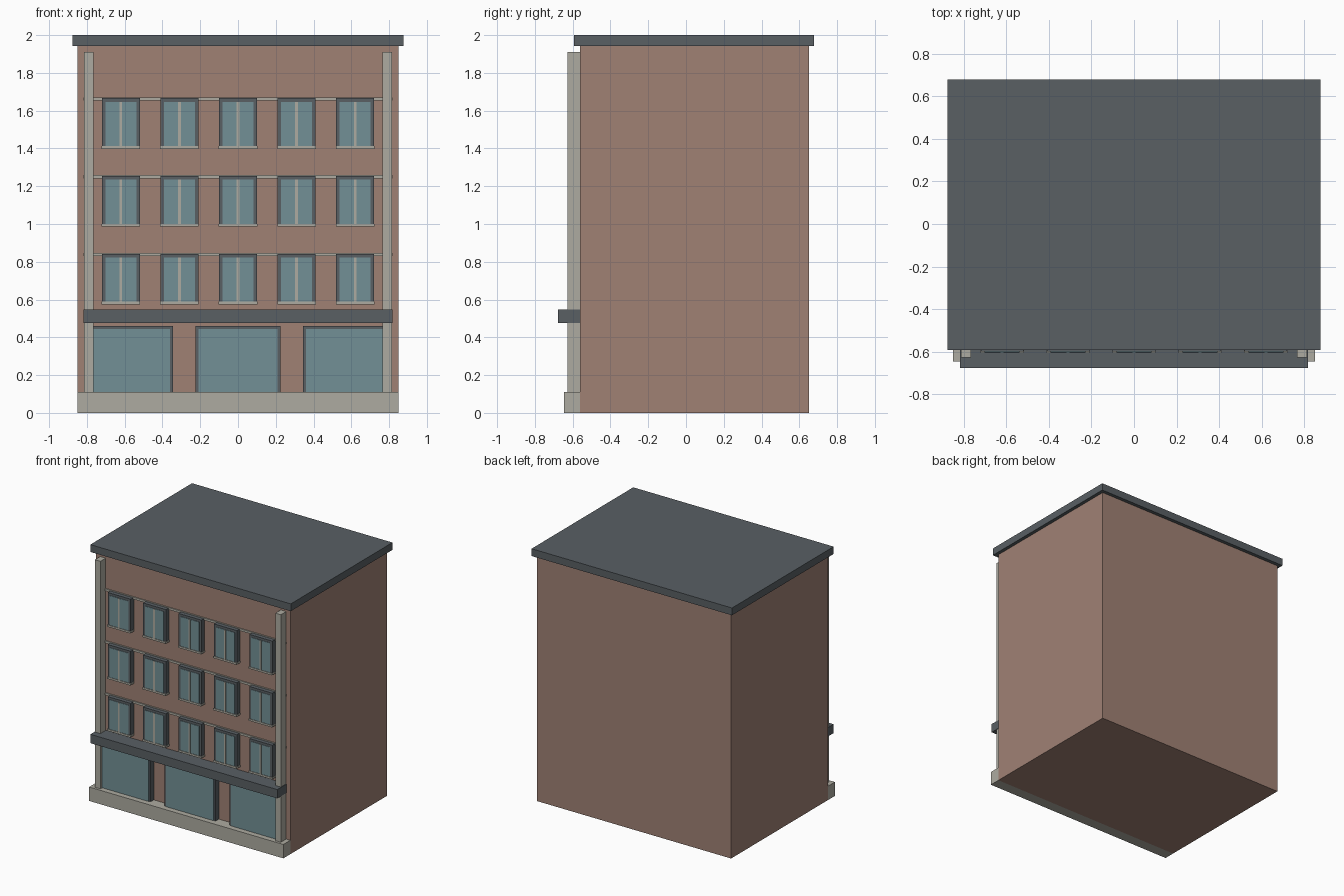
import bpy

default = bpy.data.objects.get("Cube")
if default:
    bpy.data.objects.remove(default, do_unlink=True)


def material(name, rgb):
    m = bpy.data.materials.new(name)
    m.use_nodes = True
    m.diffuse_color = (*rgb, 1)
    m.node_tree.nodes["Principled BSDF"].inputs["Base Color"].default_value = (*rgb, 1)
    return m


BRICK = material("brick", (0.35, 0.22, 0.175))
STONE = material("pale_stone", (0.42, 0.41, 0.355))
SLATE = material("slate_grey", (0.10, 0.115, 0.127))
GLASS = material("blue_glass", (0.17, 0.28, 0.305))

WALL = -0.56  # front face of the brick body


def box(name, x, y, z, mat):
    """Box from (min, max) ranges on each axis."""
    bpy.ops.mesh.primitive_cube_add(size=1)
    ob = bpy.context.object
    ob.name = name
    ob.location = [(a + b) / 2 for a, b in (x, y, z)]
    ob.scale = [b - a for a, b in (x, y, z)]
    bpy.ops.object.transform_apply(location=True, rotation=False, scale=True)
    ob.data.materials.append(mat)
    return ob


def front_box(name, cx, width, z, front, mat):
    """Box centred on cx that stands out from the front wall."""
    return box(name, (cx - width / 2, cx + width / 2), (front, WALL), z, mat)


# Main body and roof slab
box("brick_body", (-0.85, 0.85), (WALL, 0.65), (0, 1.945), BRICK)
box("roof_slab", (-0.877, 0.877), (-0.593, 0.678), (1.942, 2.0), SLATE)

# Plinth, corner pilasters and canopy
front_box("plinth", 0, 1.7, (0, 0.11), -0.647, STONE)
for side, cx in (("right", -0.79), ("left", 0.79)):
    front_box(side + "_pilaster", cx, 0.048, (0.11, 1.91), -0.627, STONE)
front_box("canopy", 0, 1.636, (0.477, 0.547), -0.677, SLATE)

# Shop fronts
for i in range(3):
    cx = (i - 1) * 0.57
    front_box(f"shop_frame_{i + 1}", cx, 0.45, (0.08, 0.46), -0.60, SLATE)
    front_box(f"shop_glass_{i + 1}", cx, 0.418, (0.09, 0.443), -0.604, GLASS)

# Three storeys of windows, each with a string course
for floor in range(3):
    base = 0.575 + floor * 0.412
    front_box(f"string_course_{floor + 1}", 0, 1.635,
              (base + 0.255, base + 0.272), -0.568, STONE)
    for col in range(5):
        cx = (col - 2) * 0.31
        tag = f"{floor + 1}_{col + 1}"
        front_box("window_frame_" + tag, cx, 0.2, (base, base + 0.267), -0.60, SLATE)
        front_box("window_glass_" + tag, cx, 0.164, (base + 0.014, base + 0.248), -0.603, GLASS)
        front_box("mullion_" + tag, cx, 0.014, (base + 0.014, base + 0.248), -0.607, STONE)
        front_box("window_sill_" + tag, cx, 0.204, (base - 0.001, base + 0.014), -0.607, STONE)
